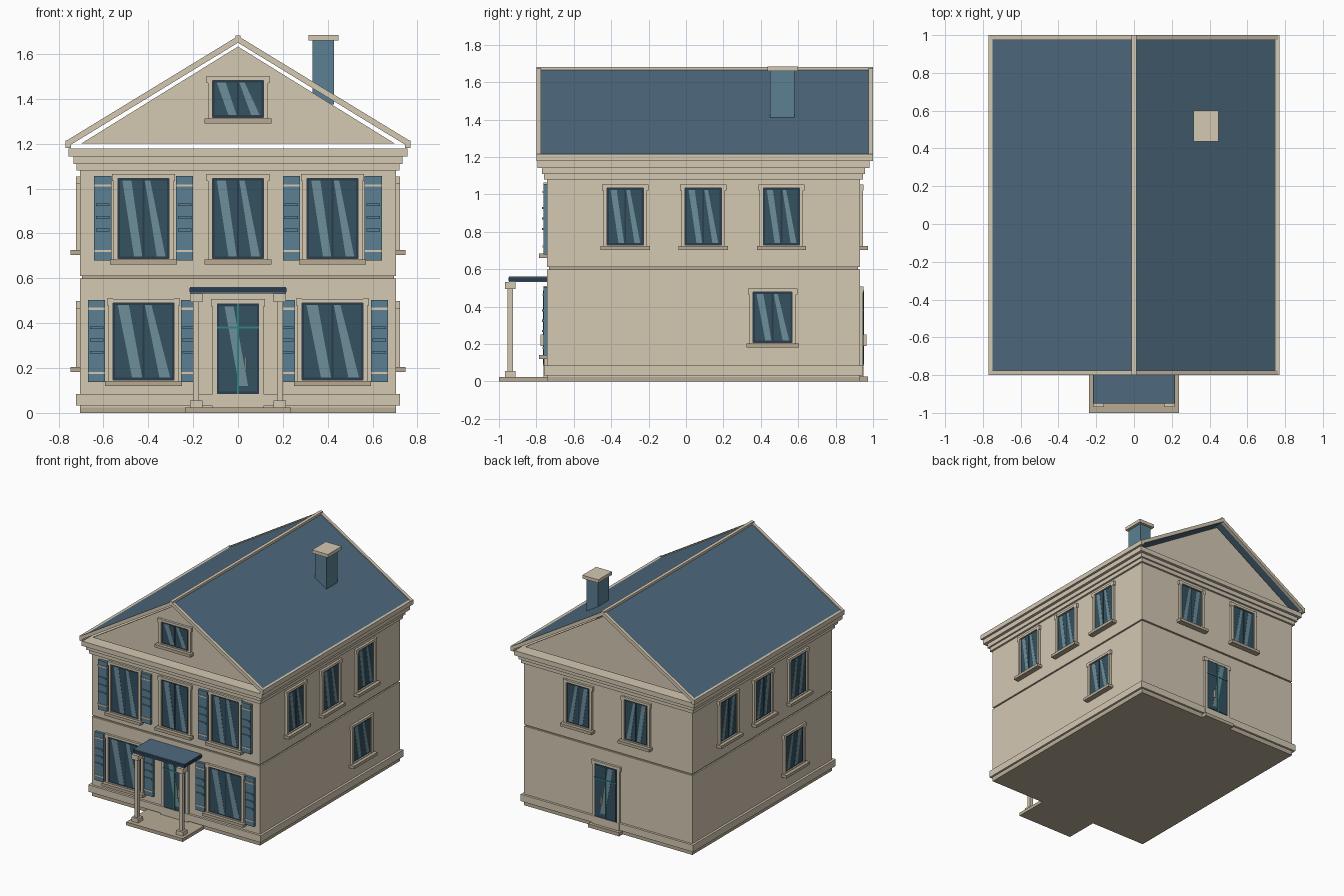
import bpy, bmesh

if "Cube" in bpy.data.objects:
    bpy.data.objects.remove(bpy.data.objects["Cube"])

COLORS = {
    "cream": (0.66, 0.58, 0.45), "roof_blue": (0.077, 0.144, 0.21),
    "shutter_blue": (0.105, 0.216, 0.29), "glass": (0.034, 0.084, 0.115),
    "glint": (0.156, 0.275, 0.33), "teal": (0.028, 0.235, 0.216),
    "dark": (0.022, 0.045, 0.075), "stone": (0.48, 0.41, 0.30),
}
MATS = {}
for key, c in COLORS.items():
    MATS[key] = bpy.data.materials.new(key)
    MATS[key].diffuse_color = (*c, 1)

# Wall half width and front/back positions
WX, WF, WB = 0.705, -0.743, 0.93
# wall: (outward axis, outward sign, plane position)
WALLS = {"front": ("y", -1, WF), "back": ("y", 1, WB), "right": ("x", 1, WX),
         "left": ("x", -1, -WX), "world": ("y", 1, 0)}


def prism(name, pts, d0, d1, color, wall="world"):
    """Extrude a (u, z) outline outward from a wall plane."""
    axis, sign, off = WALLS[wall]
    bm = bmesh.new()
    rings = []
    for d in (d0, d1):
        p = off + sign * d
        rings.append([bm.verts.new((u, p, z) if axis == "y" else (p, u, z)) for u, z in pts])
    bm.faces.new(rings[0])
    bm.faces.new(rings[1])
    n = len(pts)
    for i in range(n):
        j = (i + 1) % n
        bm.faces.new((rings[0][i], rings[0][j], rings[1][j], rings[1][i]))
    bmesh.ops.recalc_face_normals(bm, faces=bm.faces)
    me = bpy.data.meshes.new(name)
    bm.to_mesh(me)
    bm.free()
    me.materials.append(MATS[color])
    ob = bpy.data.objects.new(name, me)
    bpy.context.collection.objects.link(ob)
    return ob


def box(name, u0, u1, z0, z1, d0, d1, color="cream", wall="world"):
    return prism(name, [(u0, z0), (u1, z0), (u1, z1), (u0, z1)], d0, d1, color, wall)


def glints(wall, u, w, z0, z1):
    # Slanted reflections on each of the two panes
    for s, spans in ((-1, (0.08, 0.5, 0.62, 1.0)), (1, (0.0, 0.25, 0.55, 0.95))):
        a = u + (-w / 2 + 0.012 if s < 0 else 0.006)
        pw = w / 2 - 0.018
        t0, t1, b0, b1 = (a + pw * f for f in spans)
        prism("window_glint", [(b0, z0 + 0.01), (b1, z0 + 0.01), (t1, z1 - 0.01), (t0, z1 - 0.01)],
              0, 0.009, "glint", wall)


def surround(name, wall, u, w, z0, z1):
    # Moulded casing with wider ears at the top
    h = w / 2
    for s in (-1, 1):
        a, b = sorted((u + s * h, u + s * (h + 0.02)))
        box(name + "_jamb", a, b, z0, z1, 0, 0.017, "cream", wall)
        a, b = sorted((u + s * h, u + s * (h + 0.027)))
        box(name + "_ear", a, b, z1 - 0.012, z1 + 0.02, 0, 0.018, "cream", wall)
    box(name + "_head", u - h, u + h, z1, z1 + 0.018, 0, 0.017, "cream", wall)


def window(wall, u, w, z0, z1):
    box("window_frame", u - w / 2, u + w / 2, z0, z1, 0, 0.006, "dark", wall)
    for s in (-1, 1):
        a, b = sorted((u + s * 0.005, u + s * (w / 2 - 0.01)))
        box("window_pane", a, b, z0 + 0.01, z1 - 0.01, 0, 0.008, "glass", wall)
    glints(wall, u, w, z0, z1)
    surround("window", wall, u, w, z0, z1)
    box("window_sill", u - w / 2 - 0.035, u + w / 2 + 0.035, z0 - 0.027, z0 - 0.005,
        0, 0.042, "stone", wall)
    box("window_apron", u - w / 2 - 0.02, u + w / 2 + 0.02, z0 - 0.005, z0, 0, 0.017, "cream", wall)


def shutter(u, z0, z1):
    w = 0.038
    box("shutter", u - w, u + w, z0, z1, 0, 0.02, "shutter_blue", "front")
    h = z1 - z0
    for f in (0.11, 0.89):
        box("shutter_batten", u - w, u + w, z0 + f * h - 0.005, z0 + f * h + 0.005,
            0, 0.024, "cream", "front")
    for f in (0.36, 0.51, 0.66):
        box("shutter_slat", u - w + 0.008, u + w - 0.008, z0 + f * h - 0.006, z0 + f * h + 0.006,
            0, 0.027, "shutter_blue", "front")


def door(wall, u):
    z0, z1, h = 0.085, 0.487, 0.094
    box("door_frame", u - h, u + h, z0, z1, 0, 0.016, "dark", wall)
    box("door_panel", u - h + 0.01, u + h - 0.01, z0 + 0.01, z1 - 0.01, 0, 0.018, "glass", wall)
    prism("door_glint", [(u + 0.005, 0.12), (u + 0.045, 0.12), (u - 0.02, 0.475), (u - 0.06, 0.475)],
          0, 0.019, "glint", wall)
    box("door_mullion", u - 0.004, u + 0.004, z0, z1, 0, 0.022, "teal", wall)
    box("door_rail", u - h, u + h, 0.376, 0.384, 0, 0.022, "teal", wall)
    box("door_handle", u + 0.031, u + 0.039, 0.19, 0.25, 0.016, 0.034, "cream", wall)
    box("door_kickboard", u - 0.115, u + 0.115, 0.025, z0, 0, 0.019, "cream", wall)
    surround("door", wall, u, 2 * h, 0.025, z1)


def layer(name, grow, z0, z1, color="cream"):
    # Full-plan slab, grown outward from the wall planes
    box(name, -WX - grow, WX + grow, z0, z1, WF - grow, WB + grow, color)


# Body: foundation, baseboard, two storeys with a shadow groove, cornice
layer("foundation", 0, 0, 0.025, "stone")
layer("baseboard", 0.017, 0.033, 0.085)
layer("lower_storey", 0, 0.025, 0.6)
layer("storey_groove", -0.01, 0.6, 0.611, "stone")
layer("upper_storey", 0, 0.611, 1.12)
layer("frieze", 0.015, 1.08, 1.11)
layer("cornice_lower", 0.028, 1.11, 1.142)
layer("cornice_upper", 0.05, 1.142, 1.178)

# Gables
for wall in ("front", "back"):
    prism("gable", [(-0.7, 1.2), (0.7, 1.2), (0, 1.633)], -0.02, 0, "cream", wall)

# Roof: sloped panels, rake, eave and ridge trims
K, RX, Y0, Y1 = 0.61, 0.77, -0.8, 1.0


def slope(name, s, x0, x1, top, bottom, y0, y1, color):
    prism(name, [(s * x0, top - K * x0), (s * x1, top - K * x1),
                 (s * x1, bottom - K * x1), (s * x0, bottom - K * x0)], y0, y1, color)


for s in (-1, 1):
    slope("roof_panel", s, 0, RX - 0.01, 1.672, 1.652, Y0 + 0.01, Y1 - 0.01, "roof_blue")
    for a in (Y0, Y1 - 0.025):
        slope("rake_trim", s, 0, RX, 1.68, 1.65, a, a + 0.025, "cream")
    a, b = sorted((s * 0.745, s * RX))
    box("eave_trim", a, b, 1.18, 1.215, Y0, Y1)
box("ridge_trim", -0.012, 0.012, 1.655, 1.682, Y0, Y1)

# Chimney
box("chimney", 0.332, 0.427, 1.375, 1.66, 0.45, 0.58, "shutter_blue")
box("chimney_cap", 0.315, 0.448, 1.66, 1.685, 0.436, 0.6)

# Front windows and shutters
for s in (-1, 1):
    window("front", s * 0.421, 0.228, 0.688, 1.045)
    window("front", s * 0.421, 0.273, 0.147, 0.49)
    for u in (0.238, 0.603):
        shutter(s * u, 0.68, 1.055)
    for u in (0.217, 0.63):
        shutter(s * u, 0.138, 0.504)
window("front", 0, 0.228, 0.688, 1.045)
window("front", 0, 0.228, 1.317, 1.482)

# Side and back windows
for wall, low in (("right", 0.463), ("left", -0.277)):
    for u in (-0.325, 0.092, 0.51):
        window(wall, u, 0.193, 0.73, 1.034)
    window(wall, low, 0.21, 0.209, 0.478)
for u in (-0.24, 0.245):
    window("back", u, 0.193, 0.73, 1.034)

# Doors and back step
door("front", 0)
door("back", 0.01)
box("back_step", -0.12, 0.14, 0, 0.027, 0, 0.042, "stone", "back")

# Porch: slab, posts and flat canopy
box("porch_slab", -0.237, 0.237, 0, 0.025, -1.0, WF, "stone")
box("porch_canopy", -0.215, 0.215, 0.532, 0.562, -0.947, WF, "roof_blue")
box("porch_canopy_edge", -0.217, 0.217, 0.538, 0.556, -0.949, WF, "dark")
for s in (-1, 1):
    for name, h, z0, z1 in (("porch_post", 0.014, 0.025, 0.53),
                            ("porch_post_base", 0.028, 0.025, 0.055),
                            ("porch_post_cap", 0.028, 0.495, 0.532)):
        x, y = s * 0.187, -0.94
        box(name, x - h, x + h, z0, z1, y - h, y + h)

for m in bpy.data.materials:
    if m.users and not m.is_grease_pencil:
        m.use_nodes = True
        m.node_tree.nodes["Principled BSDF"].inputs["Base Color"].default_value = m.diffuse_color
